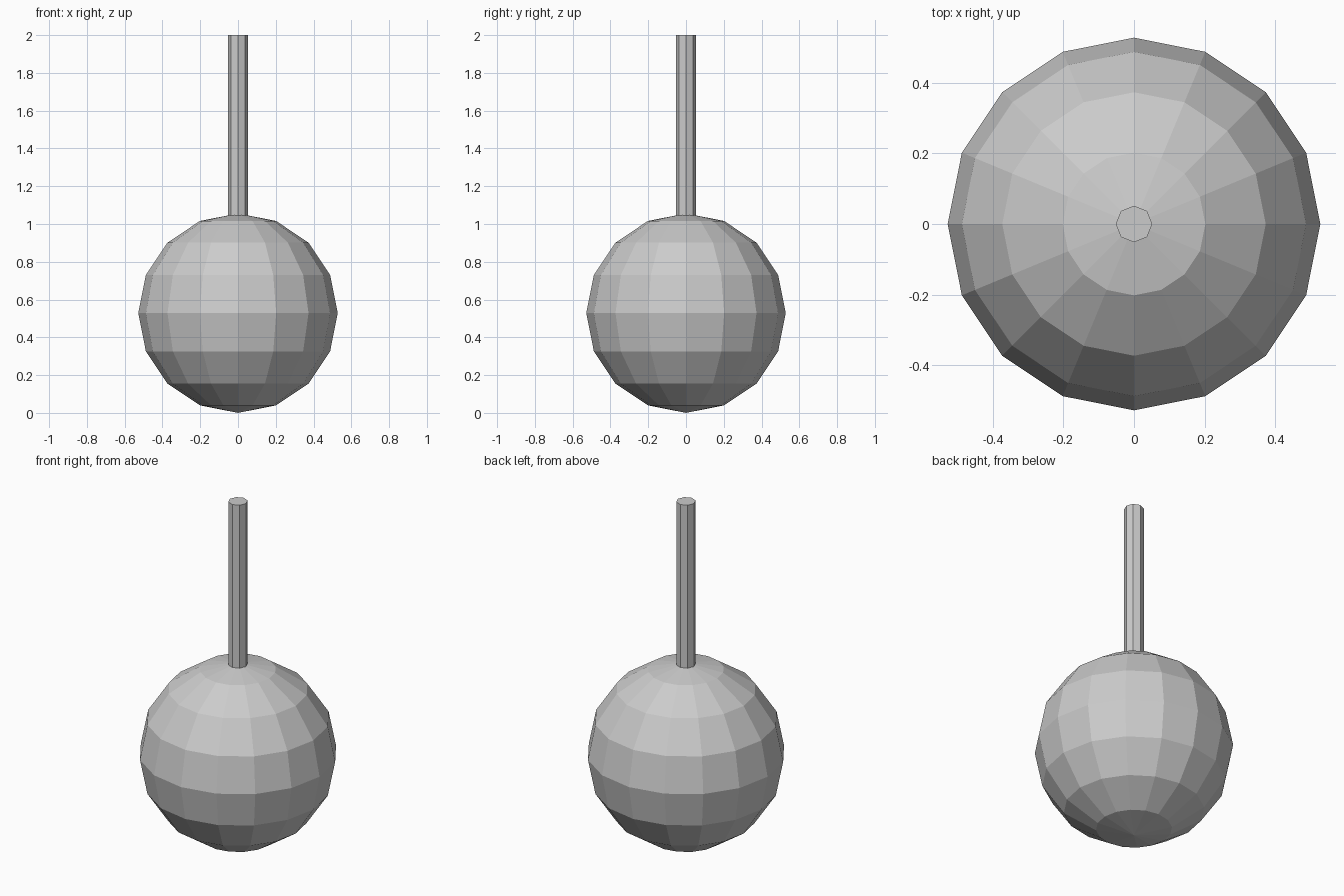
import bpy

if "Cube" in bpy.data.objects:
    bpy.data.objects.remove(bpy.data.objects["Cube"])

R = 0.528      # ball radius
TOP = 2.0      # top of the stem
BASE = 1.0     # stem starts just inside the ball

# Faceted ball, 16 segments by 8 rings, resting on the ground
bpy.ops.mesh.primitive_uv_sphere_add(segments=16, ring_count=8, radius=R,
                                     location=(0, 0, R))
bpy.context.object.name = "ball"

# Eight-sided stem rising from the top of the ball
bpy.ops.mesh.primitive_cylinder_add(vertices=8, radius=0.052, depth=TOP - BASE,
                                    location=(0, 0, (TOP + BASE) / 2))
bpy.context.object.name = "stem"
